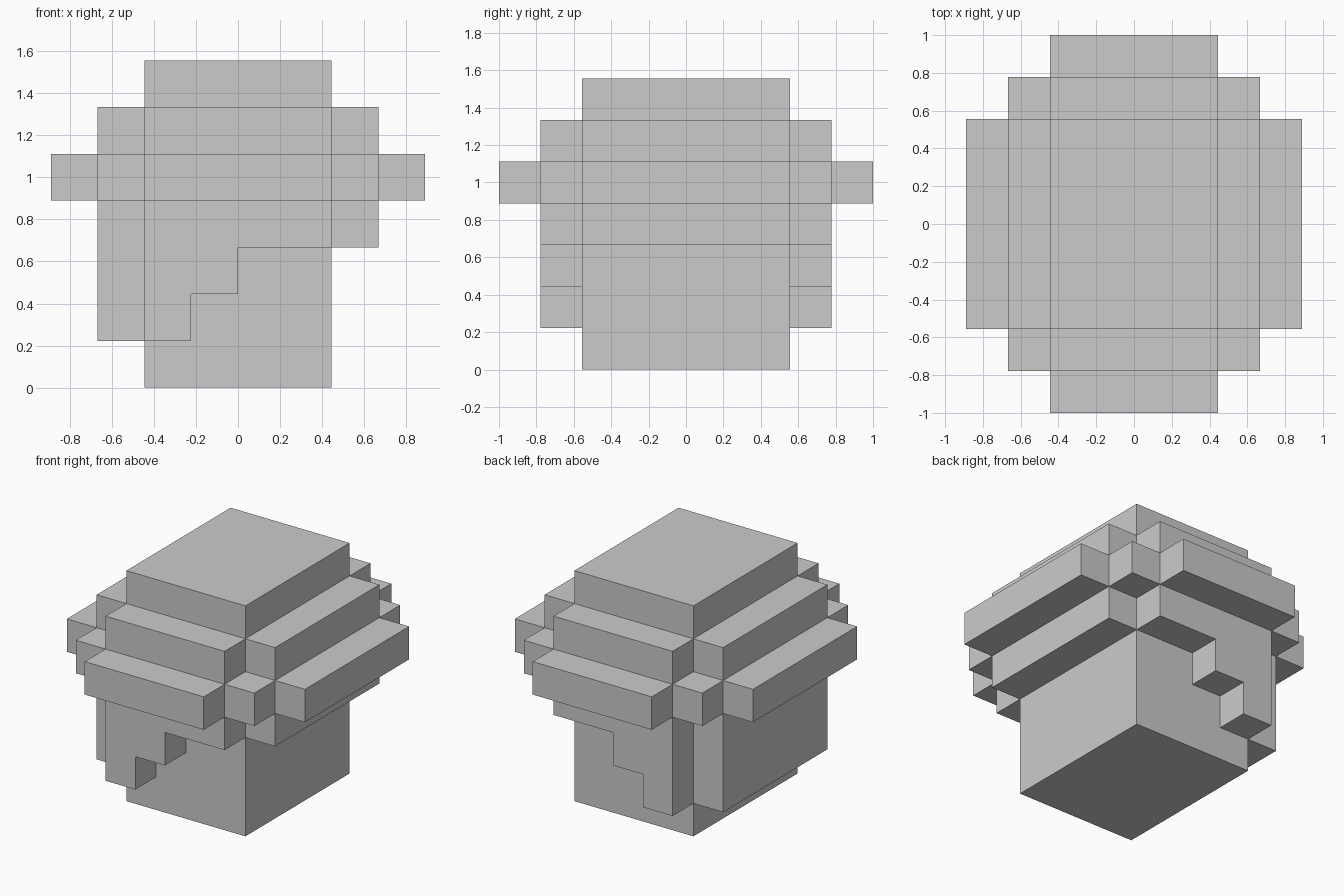
import bpy, bmesh
from mathutils import Vector

if "Cube" in bpy.data.objects:
    bpy.data.objects.remove(bpy.data.objects["Cube"])

U = 2 / 9          # one block of the grid
cells = set()


def fill(x0, x1, half_y, z0, z1):
    """Fill blocks from x0 to x1, half_y either side of y = 0, z0 to z1."""
    y0, y1 = round(4.5 - half_y), round(4.5 + half_y)
    cells.update((x, y, z) for x in range(x0, x1)
                 for y in range(y0, y1) for z in range(z0, z1))


# Central core, full height
fill(-2, 2, 2.5, 0, 7)

# Brim: widest stepped layer
for hx, hy in ((2, 4.5), (3, 3.5), (4, 2.5)):
    fill(-hx, hx, hy, 4, 5)

# Cross-shaped layers above and below the brim
for z in (3, 5):
    fill(-3, 3, 2.5, z, z + 1)
    fill(-2, 2, 3.5, z, z + 1)

# Long left side panel
fill(-3, -2, 2.5, 1, 4)

# Stepped front and back panels
fill(-2, -1, 3.5, 1, 4)
fill(-1, 0, 3.5, 2, 4)

# Outer skin only: one quad wherever a block meets empty space
bm = bmesh.new()
for cell in cells:
    centre = Vector(cell) + Vector((0.5, 0.5 - 4.5, 0.5))
    for axis in range(3):
        for s in (-1, 1):
            near = list(cell)
            near[axis] += s
            if tuple(near) in cells:
                continue
            n, u, v = Vector(), Vector(), Vector()
            n[axis], u[(axis + 1) % 3], v[(axis + 2) % 3] = s * 0.5, s * 0.5, 0.5
            bm.faces.new([bm.verts.new((centre + n + a * u + b * v) * U)
                          for a, b in ((-1, -1), (1, -1), (1, 1), (-1, 1))])

# Weld and merge flat areas into large clean faces
bmesh.ops.remove_doubles(bm, verts=bm.verts, dist=0.001)
bmesh.ops.dissolve_limit(bm, angle_limit=0.02, verts=bm.verts, edges=bm.edges)
mesh = bpy.data.meshes.new("stepped_block_body")
bm.to_mesh(mesh)
bm.free()
bpy.context.collection.objects.link(bpy.data.objects.new("stepped_block_body", mesh))
